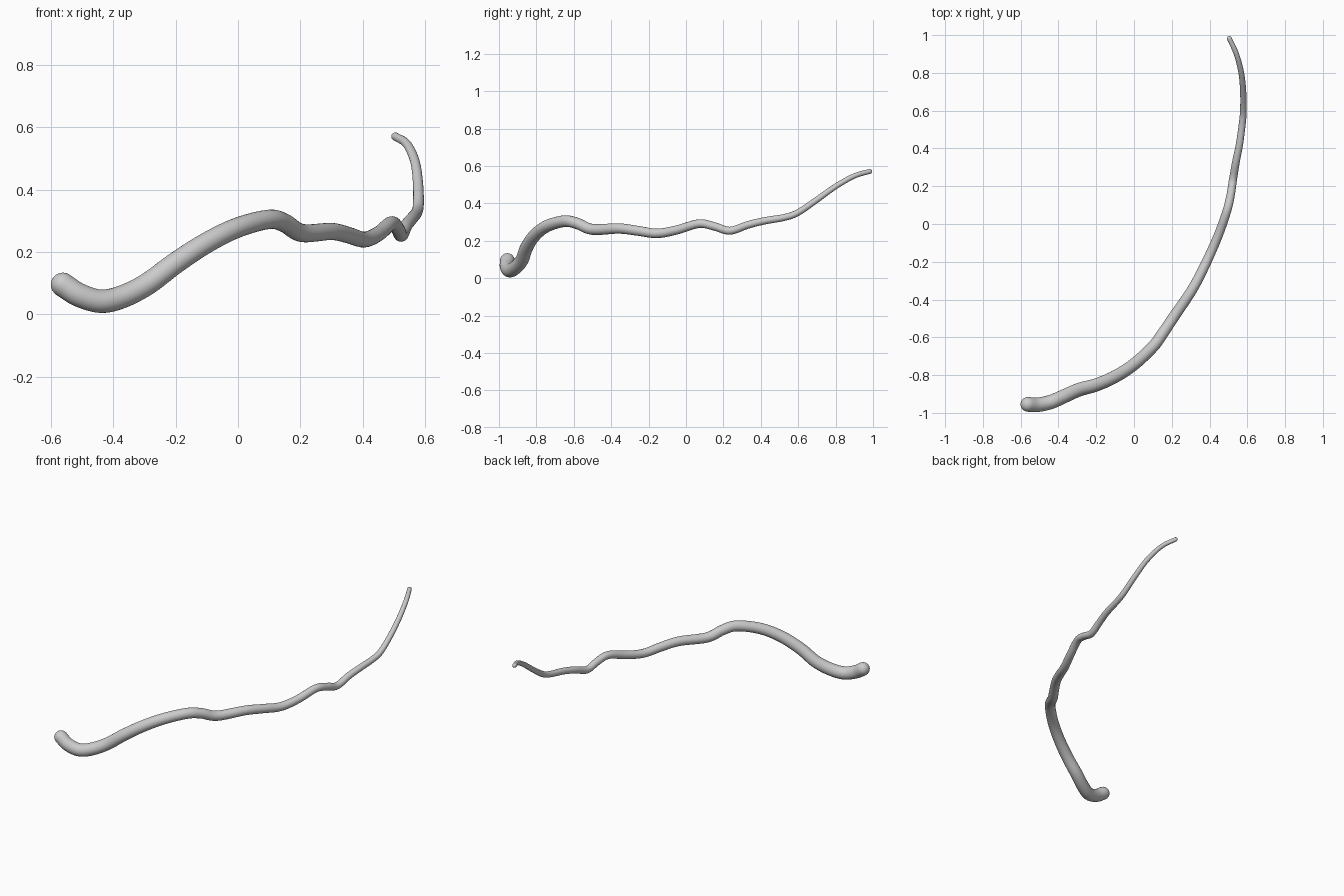
import bpy, bmesh, math
from mathutils import Vector

if "Cube" in bpy.data.objects:
    bpy.data.objects.remove(bpy.data.objects["Cube"])

# centre line, thick end to thin tip
path = [Vector(p) for p in [
    (-0.562, -0.955, 0.095), (-0.51, -0.957, 0.062), (-0.44, -0.942, 0.042),
    (-0.37, -0.912, 0.057), (-0.29, -0.877, 0.098), (-0.2, -0.852, 0.165),
    (-0.1, -0.808, 0.23), (0.0, -0.743, 0.279), (0.1, -0.65, 0.305),
    (0.15, -0.582, 0.293), (0.205, -0.5, 0.261), (0.3, -0.36, 0.266),
    (0.355, -0.26, 0.254), (0.405, -0.155, 0.24), (0.45, -0.05, 0.258),
    (0.492, 0.07, 0.292), (0.512, 0.155, 0.276), (0.524, 0.235, 0.254),
    (0.54, 0.33, 0.285), (0.558, 0.42, 0.307), (0.573, 0.53, 0.326),
    (0.579, 0.6, 0.352), (0.578, 0.7, 0.42), (0.568, 0.8, 0.491),
    (0.542, 0.9, 0.547), (0.505, 0.982, 0.571)]]
R0, R1 = 0.039, 0.013
STEPS, SIDES, CAP = 6, 24, 6


def spline(pts):
    """Smooth curve through all points (Catmull-Rom)."""
    ext = [2 * pts[0] - pts[1]] + pts + [2 * pts[-1] - pts[-2]]
    out = []
    for a, b, c, d in zip(ext, ext[1:], ext[2:], ext[3:]):
        for k in range(STEPS):
            t = k / STEPS
            out.append(0.5 * (2 * b + (c - a) * t + (2 * a - 5 * b + 4 * c - d) * t * t
                              + (3 * b - a - 3 * c + d) * t ** 3))
    return out + [pts[-1]]


line = spline(path)
n = len(line)
tangents = [(line[min(i + 1, n - 1)] - line[max(i - 1, 0)]).normalized() for i in range(n)]
dist = [0.0]
for a, b in zip(line, line[1:]):
    dist.append(dist[-1] + (b - a).length)

# rings: (centre, direction, radius), with rounded caps at both ends
rings = [(p, t, R0 + (R1 - R0) * d / dist[-1]) for p, t, d in zip(line, tangents, dist)]


def cap(ring, sign):
    p, t, r = ring
    angles = [math.pi / 2 * k / CAP for k in range(1, CAP)]
    return [(p + t * sign * r * math.sin(a), t, r * math.cos(a)) for a in angles]


first, last = rings[0], rings[-1]
rings = cap(first, -1)[::-1] + rings + cap(last, 1)

bm = bmesh.new()
side = first[1].orthogonal().normalized()
loops = []
for p, t, r in rings:
    side = (side - t * side.dot(t)).normalized()
    up = t.cross(side)
    loops.append([bm.verts.new(p + r * (side * math.cos(a) + up * math.sin(a)))
                  for a in (2 * math.pi * k / SIDES for k in range(SIDES))])
for A, B in zip(loops, loops[1:]):
    for k in range(SIDES):
        m = (k + 1) % SIDES
        bm.faces.new((A[k], A[m], B[m], B[k]))
for loop, (p, t, r), s in ((loops[0], first, -1), (loops[-1], last, 1)):
    pole = bm.verts.new(p + t * s * r)
    for k in range(SIDES):
        bm.faces.new((loop[k], loop[(k + 1) % SIDES], pole))
bmesh.ops.recalc_face_normals(bm, faces=bm.faces)
for f in bm.faces:
    f.smooth = True

# tapered wavy strand
mesh = bpy.data.meshes.new("tapered_strand")
bm.to_mesh(mesh)
bm.free()
bpy.context.collection.objects.link(bpy.data.objects.new("tapered_strand", mesh))
